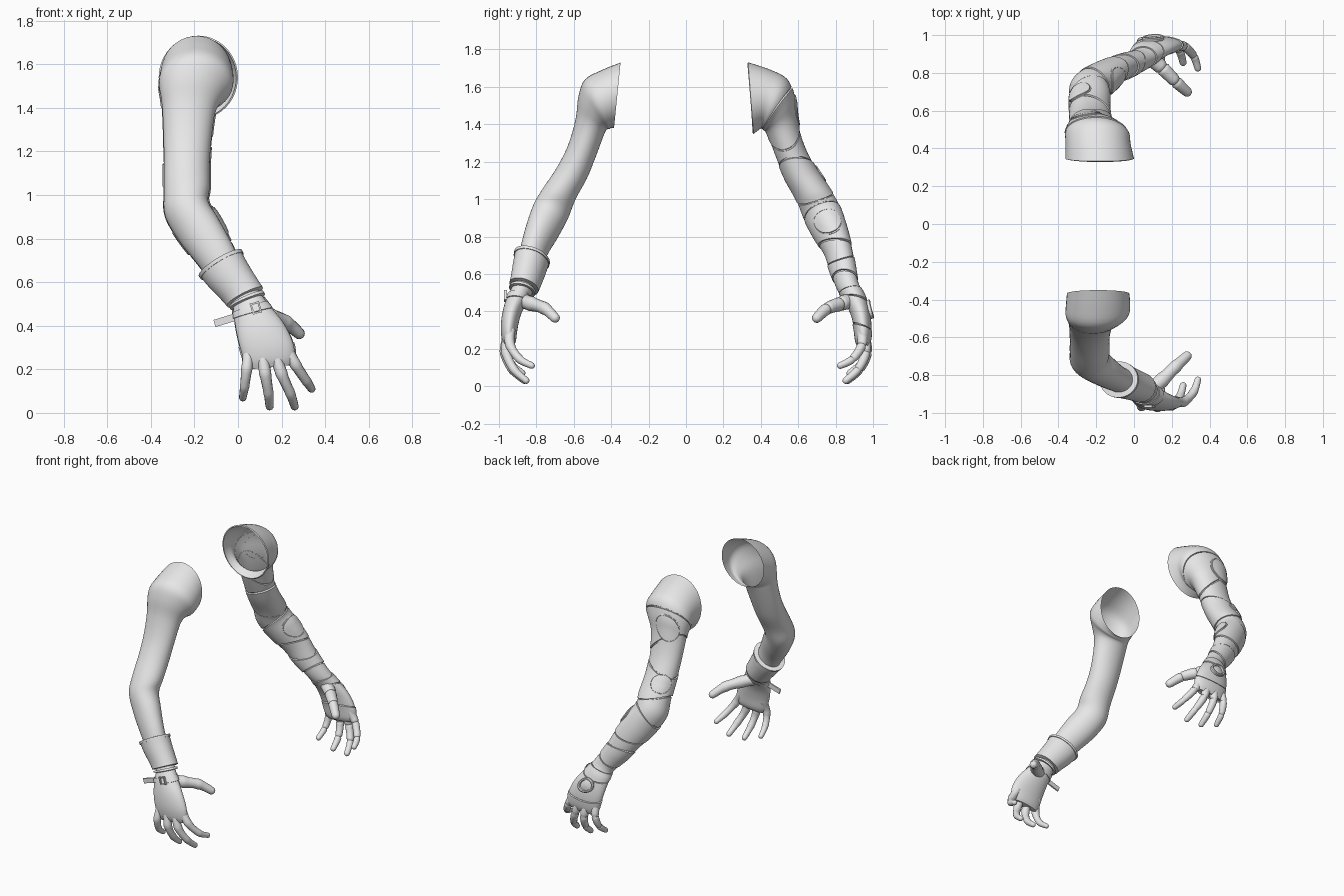
import bpy, bmesh, math
from mathutils import Vector, Matrix

if "Cube" in bpy.data.objects:
    bpy.data.objects.remove(bpy.data.objects["Cube"])

grey = bpy.data.materials.new("light grey")
grey.diffuse_color = (0.8, 0.8, 0.8, 1)
grey.use_nodes = True
grey.node_tree.nodes["Principled BSDF"].inputs["Base Color"].default_value = grey.diffuse_color

# Arm sections: centre x, half width, tilt, outer (y, z), inner (y, z)
RINGS = [
    (-.19, .165, 0, .35, 1.73, .385, 1.38), (-.19, .17, 0, .45, 1.69, .40, 1.38),
    (-.195, .168, 0, .54, 1.64, .41, 1.375), (-.21, .145, 0, .575, 1.55, .425, 1.37),
    (-.225, .122, 0, .59, 1.43, .44, 1.34), (-.232, .110, 0, .63, 1.29, .485, 1.22),
    (-.235, .105, 0, .69, 1.17, .53, 1.11), (-.235, .105, .01, .77, 1.05, .59, 1.0),
    (-.235, .10, .03, .815, .97, .63, .90), (-.18, .09, .05, .85, .87, .68, .81),
    (-.11, .08, .045, .88, .76, .74, .71), (-.05, .07, .04, .90, .66, .77, .62),
    (.03, .062, .03, .92, .55, .81, .52), (.06, .08, .025, .955, .48, .84, .47),
    (.10, .108, .02, .98, .40, .88, .39), (.13, .122, .01, .99, .32, .90, .31),
    (.145, .115, .01, .985, .25, .91, .24), (.15, .095, .01, .97, .21, .925, .21)]
# The plated arm has a wider, lower shoulder opening
PLATED = [(-.182, .18, 0, .33, 1.73, .36, 1.35)] + RINGS[1:]

# Finger paths (x, outward y, z) and radii
FINGERS = {
    "little_finger": ([(.05, .94, .29), (.04, .965, .20), (.03, .935, .12), (.022, .875, .07)], .027),
    "ring_finger": ([(.11, .95, .28), (.125, .968, .18), (.14, .93, .09), (.145, .865, .03)], .029),
    "middle_finger": ([(.17, .95, .28), (.20, .96, .18), (.24, .92, .09), (.26, .855, .03)], .029),
    "index_finger": ([(.22, .94, .30), (.265, .94, .22), (.315, .89, .145), (.338, .825, .11)], .028),
    "thumb": ([(.08, .885, .46), (.15, .825, .44), (.22, .755, .415), (.28, .70, .365)], .042)}


def catmull(pts, t):
    i = max(0, min(int(t), len(pts) - 2))
    f = t - i
    g = lambda k: Vector(pts[max(0, min(k, len(pts) - 1))])
    a, b, c, d = g(i - 1), g(i), g(i + 1), g(i + 2)
    return .5 * (2 * b + (c - a) * f + (2 * a - 5 * b + 4 * c - d) * f * f
                 + (3 * b - a - 3 * c + d) * f ** 3)


def make(name, rows, side, flip=False, cap=False):
    """Skin closed rows of points; side is the sign of y."""
    bm = bmesh.new()
    vs = [[bm.verts.new((p[0], p[1] * side, p[2])) for p in r] for r in rows]
    rev = flip != (side < 0)
    for r, q in zip(vs, vs[1:]):
        n = len(r)
        for j in range(n):
            k = (j + 1) % n
            f = (r[j], r[k], q[k], q[j])
            bm.faces.new(f[::-1] if rev else f)
    if cap:
        bm.faces.new(vs[-1][::-1] if rev else vs[-1])
    finish(name, bm)


def finish(name, bm):
    me = bpy.data.meshes.new(name)
    bm.to_mesh(me)
    bm.free()
    me.materials.append(grey)
    ob = bpy.data.objects.new(name, me)
    bpy.context.collection.objects.link(ob)
    bpy.ops.object.select_all(action='DESELECT')
    ob.select_set(True)
    bpy.context.view_layer.objects.active = ob
    bpy.ops.object.shade_smooth_by_angle(angle=math.radians(35))


def skin(rings, t, a):
    t = max(0, min(t, len(rings) - 1))
    x, w, tilt, oy, oz, iy, iz = catmull(rings, t)
    return (Vector((x, (oy + iy) / 2, (oz + iz) / 2)) + Vector((w, 0, tilt)) * math.cos(a)
            + Vector((0, (oy - iy) / 2, (oz - iz) / 2)) * math.sin(a))


def frame(rings, t, a):
    """Surface point, directions along and around the arm, and normal."""
    t = max(.02, min(t, len(rings) - 1.02))
    dt = (skin(rings, t + .02, a) - skin(rings, t - .02, a)) / .04
    da = (skin(rings, t, a + .02) - skin(rings, t, a - .02)) / .04
    return dt, da, dt.cross(da).normalized()


def off(rings, t, a, h):
    return skin(rings, t, a) + frame(rings, t, a)[2] * h


def around(n):
    return [2 * math.pi * j / n for j in range(n)]


def arm(name, rings, side, h=0):
    steps = (len(rings) - 1) * 4
    make(name, [[off(rings, i / 4, a, h) for a in around(40)] for i in range(steps + 1)],
         side, True, True)


def band(name, rings, side, lo, hi, low, high, steps=14):
    """Raised wrap between two slanted edges (position, slant, direction)."""
    edge = lambda e, a: e[0] + e[1] * math.cos(a - math.radians(e[2]))
    prof = [(0, low), (.01, high)] + [(i / steps, high) for i in range(1, steps)] + [(.99, high), (1, low)]
    rows = []
    for f, h in prof:
        rows.append([off(rings, edge(lo, a) * (1 - f) + edge(hi, a) * f, a, h) for a in around(48)])
    make(name, rows, side, True)


def disc(name, rings, side, t, deg, r, prof):
    """Round plate following the surface; profile is (radius factor, height)."""
    a0 = math.radians(deg)
    dt, da, _ = frame(rings, t, a0)
    rows = [[off(rings, t + r * f * math.cos(b) / dt.length, a0 + r * f * math.sin(b) / da.length, h)
             for b in around(32)] for f, h in prof]
    make(name, rows, side, False, True)


def finger(name, pts, r, side, plated):
    n, rows = 30, []
    for i in range(n + 6):
        t = min(i / n, 1) * 3
        c = catmull(pts, t)
        d = (catmull(pts, min(t + .05, 3)) - catmull(pts, max(t - .05, 0))).normalized()
        rad = r * (1 - .13 * t)
        near = abs(t - round(t)) if .5 < t < 2.5 else 1
        if plated:
            rad *= .86 if near < .06 else 1.04
        else:
            rad *= 1 + .10 * math.exp(-(near / .2) ** 2)
        if i > n:                       # rounded tip
            b = (i - n) / 5 * math.pi / 2 * .95
            c = c + d * rad * math.sin(b)
            rad *= math.cos(b)
        u = (Vector((1, 0, 0)) - d * d.x).normalized()
        v = d.cross(u)
        rows.append([c + (u * math.cos(a) + v * math.sin(a)) * rad for a in around(16)])
    make(name, rows, side, False, True)


def boxes(name, parts, mat):
    bm = bmesh.new()
    for loc, size in parts:
        bmesh.ops.create_cube(bm, size=1, matrix=mat @ Matrix.Translation(loc) @ Matrix.Diagonal((*size, 1)))
    finish(name, bm)


# Both hands
for side, label in ((-1, "bare"), (1, "plated")):
    for nm, (pts, r) in FINGERS.items():
        finger(f"{label}_{nm}", pts, r, side, side > 0)

# Bare arm with cuff, wrist ring and strap
arm("bare_arm", RINGS, -1)
band("cuff", RINGS, -1, (10.5, 0, 0), (12.05, 0, 0), .0, .024)
band("cuff_top_rim", RINGS, -1, (10.47, 0, 0), (10.62, 0, 0), .0, .029, 4)
band("wrist_ring", RINGS, -1, (12.2, 0, 0), (12.38, 0, 0), -.002, .016, 4)
band("hand_strap", RINGS, -1, (12.85, 0, 0), (13.25, 0, 0), -.002, .005, 6)

# Buckle frame and loose strap end
tilt = Matrix.Rotation(-.3, 4, 'Y')
boxes("buckle", [((x, 0, 0), (.008, .014, .055)) for x in (-.018, .018)]
      + [((0, 0, z), (.04, .014, .008)) for z in (-.022, .022)],
      Matrix.Translation((.082, -.965, .482)) @ tilt)
boxes("strap_end", [((0, 0, 0), (.10, .010, .034))],
      Matrix.Translation((-.06, -.905, .425)) @ tilt)

# Plated arm: recessed core with overlapping plates
arm("plated_arm_core", PLATED, 1, -.005)
EDGES = [(0, 0, 0), (2.3, .25, 90), (4.3, .6, 0), (5.6, .4, 150), (7.2, .4, 0), (8.2, .4, 180),
         (9.8, .3, 60), (10.7, .3, 0), (11.6, .2, 120), (12.4, .08, 0), (13.2, .2, 90),
         (15.0, .3, 90), (16.9, 0, 0)]
for i, (lo, hi) in enumerate(zip(EDGES, EDGES[1:])):
    gap = .025
    band(f"arm_plate_{i + 1}", PLATED, 1, (lo[0] + gap * (i > 0), *lo[1:]), (hi[0] - gap, *hi[1:]),
         -.006, .006 if i % 2 else .002)

# Round cover plates and the ring on the back of the hand
COVER = [(1.08, -.006), (1.06, .009), (1.0, .010), (.99, .006), (.96, .006), (.95, .013),
         (.6, .015), (.3, .015), (.05, .015)]
RING = [(1.0, -.006), (.97, .016), (.85, .020), (.70, .018), (.67, .007), (.4, .010), (.05, .012)]
disc("shoulder_cover", PLATED, 1, 3.6, 110, .085, COVER)
disc("upper_arm_cover", PLATED, 1, 6.3, 125, .065, COVER)
disc("forearm_cover", PLATED, 1, 9.0, -5, .072, COVER)
disc("hand_ring", PLATED, 1, 13.9, 88, .056, RING)
